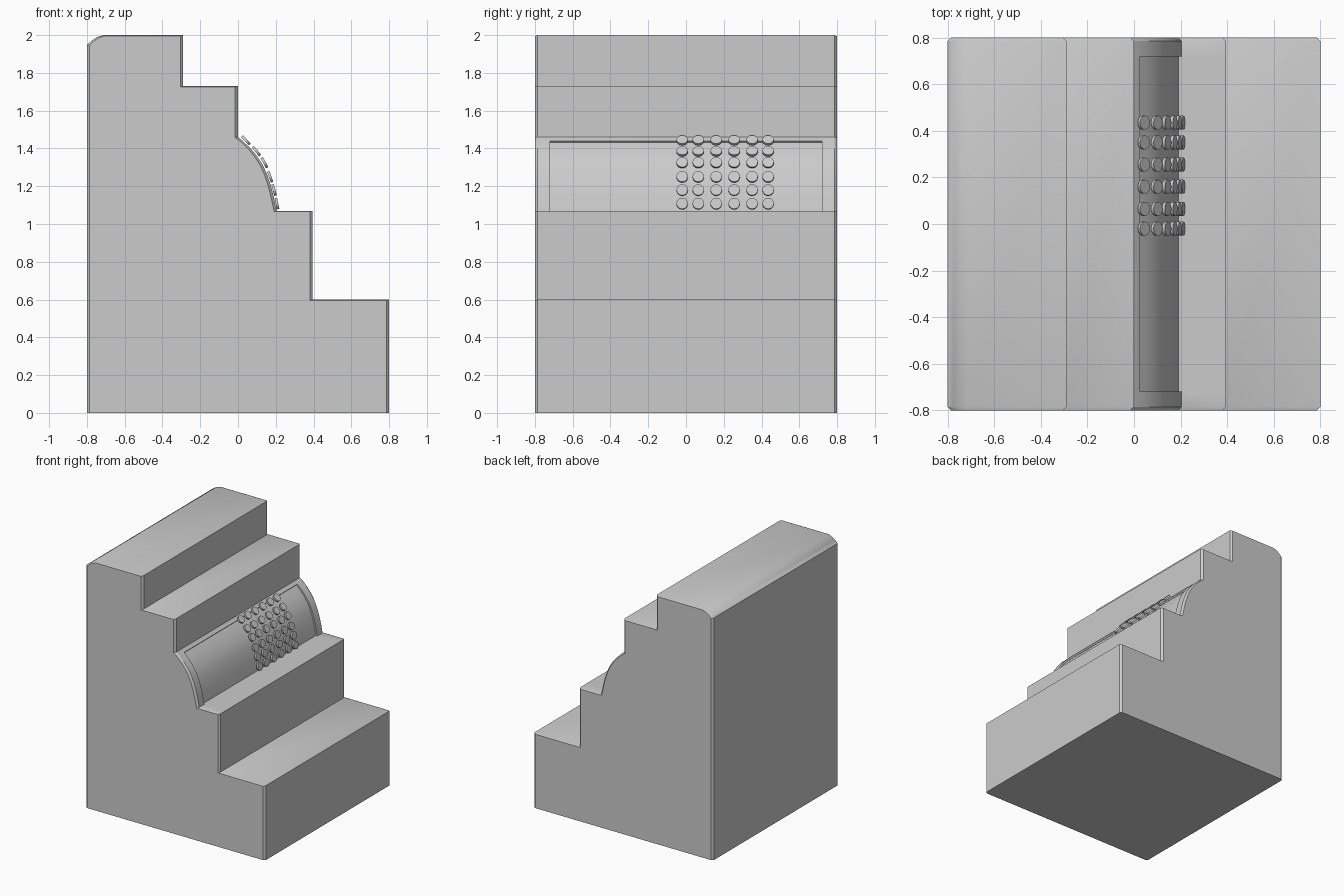
import bpy, bmesh
from mathutils import Vector

if "Cube" in bpy.data.objects:
    bpy.data.objects.remove(bpy.data.objects["Cube"])

# Stepped side outline (x, z), counter-clockwise, split around the curved panel
below = [(-0.8, 0), (0.8, 0), (0.8, 0.6), (0.395, 0.6), (0.395, 1.07)]
arc = [(0.204, 1.07), (0.19, 1.14), (0.175, 1.2), (0.155, 1.26), (0.13, 1.315),
       (0.1, 1.36), (0.065, 1.402), (0.025, 1.44)]
above = [(0, 1.46), (0, 1.73), (-0.29, 1.73), (-0.29, 2.0), (-0.71, 2.0),
         (-0.745, 1.99), (-0.775, 1.97), (-0.8, 1.95)]
outline = [Vector(p) for p in below + arc + above]
first, last = len(below), len(below) + len(arc) - 1


def miter(i):
    """Outward corner offset for a one-unit border."""
    prev, here, nxt = outline[i - 1], outline[i], outline[(i + 1) % len(outline)]
    a, b = (here - prev).normalized(), (nxt - here).normalized()
    na, nb = Vector((a.y, -a.x)), Vector((b.y, -b.x))
    return (na + nb) / (1 + na.dot(nb))


def section(kind):
    pts = []
    for i, p in enumerate(outline):
        m = miter(i)
        q = p.copy()
        if kind == "inset":
            q -= Vector((m.x * 0.015, m.y * 0.005 if p.y > 0 else 0))
        elif kind == "panel" and first <= i <= last:
            if i == first:
                q.x -= 0.014
            else:
                q -= m * 0.013
        pts.append(q)
        if i == last:  # second point forms the ledge above the panel
            pts.append(p.copy() if kind == "panel" else q.copy())
    return pts


def finish(bm, name):
    bmesh.ops.recalc_face_normals(bm, faces=bm.faces[:])
    mesh = bpy.data.meshes.new(name)
    bm.to_mesh(mesh)
    bm.free()
    obj = bpy.data.objects.new(name, mesh)
    bpy.context.collection.objects.link(obj)
    bpy.ops.object.select_all(action='DESELECT')
    obj.select_set(True)
    bpy.context.view_layer.objects.active = obj
    bpy.ops.object.shade_smooth_by_angle(angle=0.5)
    return obj


# Stepped body with chamfered ends and a recessed curved panel
bm = bmesh.new()
stations = [(-0.8, "inset"), (-0.785, "full"), (-0.72, "full"), (-0.72, "panel"),
            (0.72, "panel"), (0.72, "full"), (0.785, "full"), (0.8, "inset")]
rings = [[bm.verts.new((p.x, y, p.y)) for p in section(kind)] for y, kind in stations]
for r0, r1 in zip(rings, rings[1:]):
    n = len(r0)
    for i in range(n):
        j = (i + 1) % n
        bm.faces.new((r0[i], r0[j], r1[j], r1[i]))
bm.faces.new(rings[0])
bm.faces.new(rings[-1])
bmesh.ops.remove_doubles(bm, verts=bm.verts[:], dist=0.0005)
# Remove station seams on the flat steps
bmesh.ops.dissolve_limit(bm, angle_limit=0.002, verts=bm.verts[:], edges=bm.edges[:])
finish(bm, "stepped_body")

# Round keys following the curved panel
rows = [Vector(p) for p in [(0.042, 1.443), (0.098, 1.385), (0.14, 1.325),
                            (0.17, 1.25), (0.191, 1.18), (0.206, 1.108)]]
columns = [-0.02, 0.065, 0.16, 0.255, 0.35, 0.435]
bm = bmesh.new()
for i, p in enumerate(rows):
    t = rows[min(i + 1, 5)] - rows[max(i - 1, 0)]
    normal = Vector((-t.y, 0, t.x)).normalized()
    for y in columns:
        mat = normal.to_track_quat('Z', 'Y').to_matrix().to_4x4()
        mat.translation = (p.x, y, p.y)
        bmesh.ops.create_cone(bm, cap_ends=True, segments=24, radius1=0.03,
                              radius2=0.03, depth=0.014, matrix=mat)
finish(bm, "keys")
